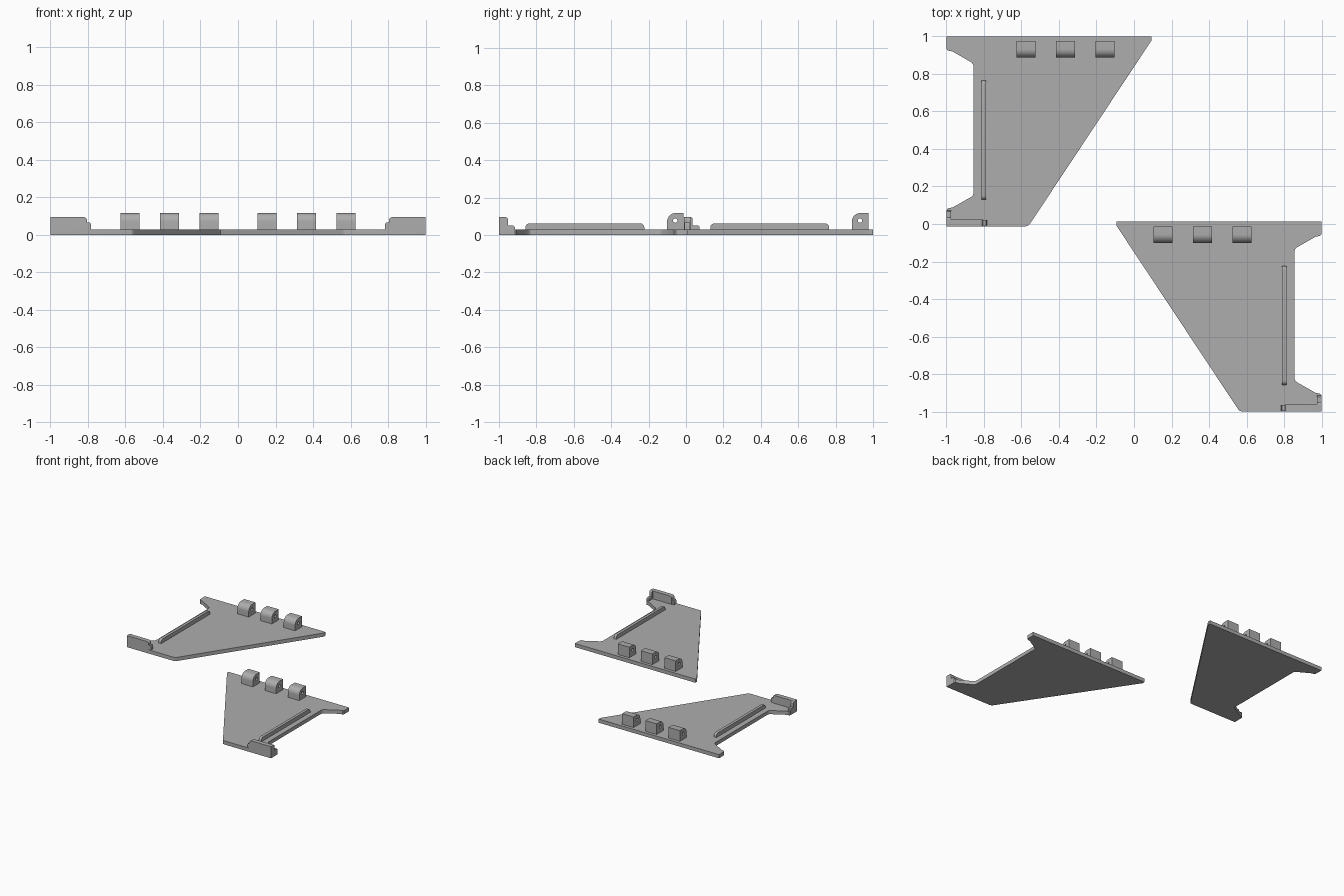
import bpy, bmesh, math
from mathutils import Vector

if "Cube" in bpy.data.objects:
    bpy.data.objects.remove(bpy.data.objects["Cube"])

grey = bpy.data.materials.new("plain grey")
grey.diffuse_color = (0.42, 0.42, 0.42, 1)
grey.use_nodes = True
grey.node_tree.nodes["Principled BSDF"].inputs["Base Color"].default_value = grey.diffuse_color

T = 0.03          # plate thickness
BACK_SHIFT = -0.988


def arc(cx, cy, r, a0, a1, n):
    return [(cx + r * math.cos(math.radians(a0 + (a1 - a0) * i / n)),
             cy + r * math.sin(math.radians(a0 + (a1 - a0) * i / n))) for i in range(n + 1)]


def prism(name, loops, axis, lo, hi, side, dy):
    """Extrude an outline (with optional hole loops) along an axis, then place it on one panel."""
    place = {"x": lambda a, b, d: (d, a, b),
             "y": lambda a, b, d: (a, d, b),
             "z": lambda a, b, d: (a, b, d)}[axis]
    bm = bmesh.new()
    edges = []
    for loop in loops:
        vs = [bm.verts.new(place(a, b, lo)) for a, b in loop]
        edges += [bm.edges.new((v, vs[i - 1])) for i, v in enumerate(vs)]
    if len(loops) == 1:
        bm.faces.new(vs)
    else:
        bmesh.ops.triangle_fill(bm, edges=edges, use_beauty=True)
    res = bmesh.ops.extrude_face_region(bm, geom=bm.faces[:], use_keep_orig=True)
    bmesh.ops.translate(bm, vec=Vector(place(0, 0, hi - lo)),
                        verts=[g for g in res["geom"] if isinstance(g, bmesh.types.BMVert)])
    for v in bm.verts:
        v.co.x *= side
        v.co.y += dy
    bmesh.ops.recalc_face_normals(bm, faces=bm.faces[:])
    me = bpy.data.meshes.new(name)
    bm.to_mesh(me)
    bm.free()
    me.materials.append(grey)
    ob = bpy.data.objects.new(name, me)
    bpy.context.collection.objects.link(ob)
    bpy.context.view_layer.objects.active = ob
    ob.select_set(True)
    bpy.ops.object.shade_smooth_by_angle(angle=math.radians(30))
    ob.select_set(False)


# Slanted plate with a notched outer edge
plate = [(-1, -0.012), (-0.575, -0.012), (-0.563, -0.008), (-0.554, 0.002),
         (0.093, 0.978), (0.093, 1), (-1, 1), (-1, 0.935), (-0.993, 0.925),
         (-0.968, 0.92), (-0.867, 0.862), (-0.859, 0.853), (-0.856, 0.842),
         (-0.856, 0.164), (-0.859, 0.153), (-0.867, 0.145),
         (-0.968, 0.088), (-0.993, 0.083), (-1, 0.073)]

# Upright end wall, seen from the front
wall = [(-1, 0), (-0.805, 0), (-0.805, 0.078)] \
    + arc(-0.822, 0.078, 0.017, 0, 90, 5) + [(-1, 0.095)]
tab = [(-0.81, 0.02), (-0.785, 0.02), (-0.785, 0.058), (-0.79, 0.067), (-0.81, 0.067)]

# Short return lip along the outer edge, seen from the side
lip = [(-0.012, 0.02), (0.073, 0.02), (0.073, 0.043), (0.066, 0.05), (0.036, 0.05),
       (0.036, 0.083)] + arc(0.024, 0.083, 0.012, 0, 90, 4) + [(-0.012, 0.095)]

# Long thin ridge with rounded ends, seen from the side
ridge = [(0.13, 0.02), (0.765, 0.02)] + arc(0.743, 0.04, 0.022, 0, 90, 5) \
    + arc(0.152, 0.04, 0.022, 90, 180, 5)

# Hinge knuckle rounded on the front, with a pin hole
knuckle = [(0.975, T - 0.005), (0.975, 0.117)] + arc(0.932, 0.072, 0.045, 90, 180, 10) \
    + [(0.887, T - 0.005)]
pin_hole = arc(0.93, 0.077, 0.012, 0, 360, 16)[:-1]

for label, side, dy in (("left", 1, 0), ("right", -1, BACK_SHIFT)):
    prism(label + "_plate", [plate], "z", 0, T, side, dy)
    prism(label + "_end_wall", [wall], "y", -0.012, 0.025, side, dy)
    prism(label + "_wall_tab", [tab], "y", -0.008, 0.022, side, dy)
    prism(label + "_return_lip", [lip], "x", -1, -0.976, side, dy)
    prism(label + "_ridge", [ridge], "x", -0.812, -0.789, side, dy)
    for i, x in enumerate((-0.627, -0.417, -0.206)):
        prism(f"{label}_hinge_knuckle_{i + 1}", [knuckle, pin_hole], "x", x, x + 0.103, side, dy)
